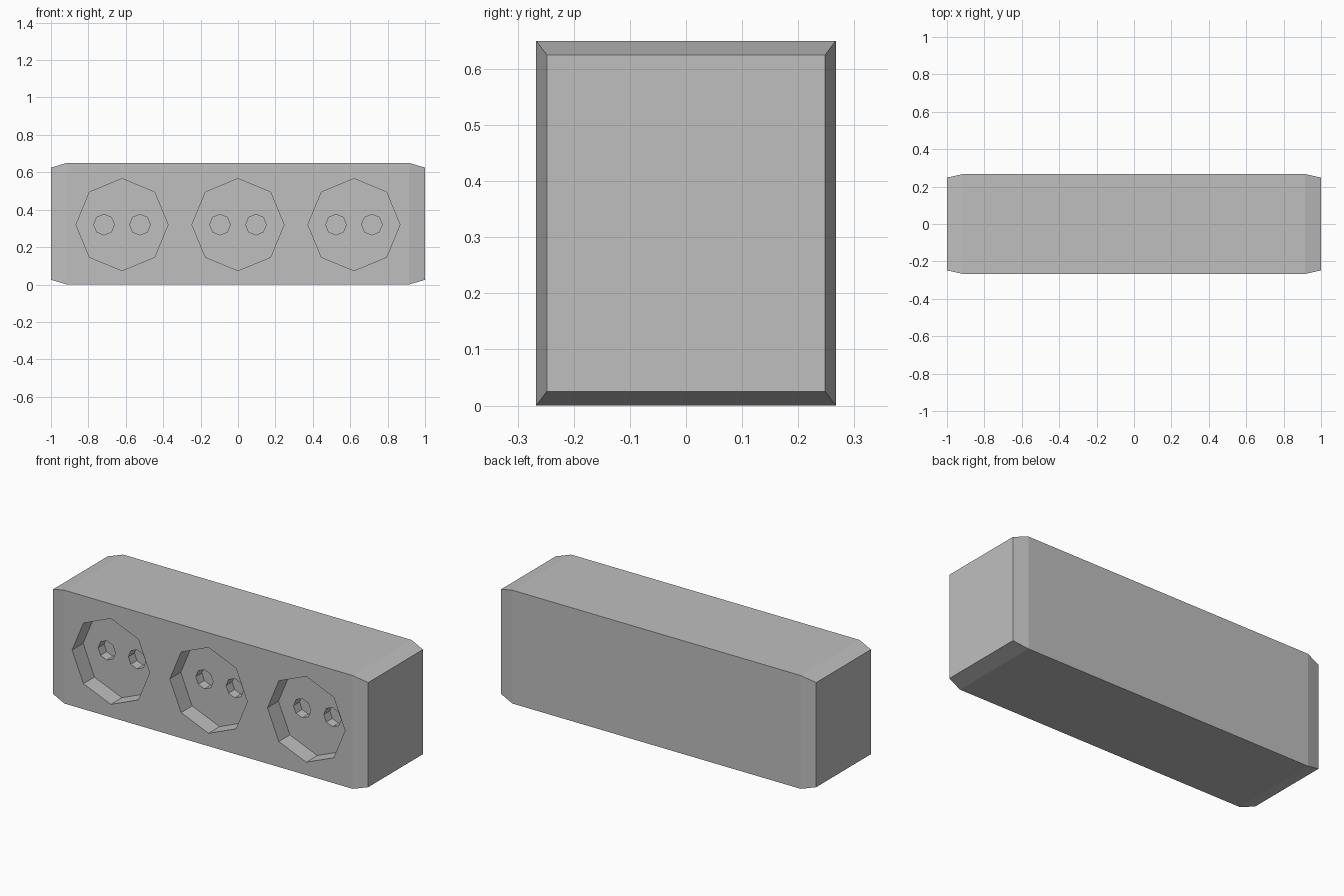
import bpy
import bmesh
from math import pi
from mathutils import Matrix

if "Cube" in bpy.data.objects:
    bpy.data.objects.remove(bpy.data.objects["Cube"])

FRONT = -0.267
MID_Z = 0.32

# Single plain grey plastic
grey = bpy.data.materials.new("light_grey_plastic")
grey.use_nodes = True
colour = (0.52, 0.52, 0.52, 1)
grey.diffuse_color = colour
grey.node_tree.nodes["Principled BSDF"].inputs["Base Color"].default_value = colour


def make_object(name, bm):
    bmesh.ops.recalc_face_normals(bm, faces=bm.faces)
    mesh = bpy.data.meshes.new(name)
    bm.to_mesh(mesh)
    bm.free()
    mesh.materials.append(grey)
    obj = bpy.data.objects.new(name, mesh)
    bpy.context.collection.objects.link(obj)
    return obj


def octagon_cutters(name, centres, radius, start, end):
    """Eight-sided prisms running along y from start to end."""
    bm = bmesh.new()
    for x in centres:
        place = Matrix.Translation((x, (start + end) / 2, MID_Z))
        bmesh.ops.create_cone(bm, cap_ends=True, segments=8, radius1=radius,
                              radius2=radius, depth=end - start,
                              matrix=place @ Matrix.Rotation(pi / 2, 4, "X"))
    obj = make_object(name, bm)
    obj.hide_render = True
    return obj


def cut(target, cutter):
    mod = target.modifiers.new(cutter.name, "BOOLEAN")
    mod.operation = "DIFFERENCE"
    mod.solver = "EXACT"
    mod.object = cutter
    bpy.context.view_layer.objects.active = target
    bpy.ops.object.modifier_apply(modifier=mod.name)
    bpy.data.objects.remove(cutter)


# Housing: rectangular sections along x, tapering at both ends
bm = bmesh.new()
rings = []
for x, half_y, low, high in ((-1, 0.248, 0.025, 0.625), (-0.915, 0.267, 0, 0.65),
                             (0.915, 0.267, 0, 0.65), (1, 0.248, 0.025, 0.625)):
    rings.append([bm.verts.new((x, y, z)) for y, z in
                  ((-half_y, low), (half_y, low), (half_y, high), (-half_y, high))])
for a, b in zip(rings, rings[1:]):
    for i in range(4):
        j = (i + 1) % 4
        bm.faces.new((a[i], a[j], b[j], b[i]))
bm.faces.new(rings[0])
bm.faces.new(rings[-1])
housing = make_object("socket_housing", bm)

# Three socket recesses, each with a pair of pin holes in its floor
sockets = (-0.62, 0, 0.62)
pins = [x + side * 0.096 for x in sockets for side in (-1, 1)]
floor = FRONT + 0.1
cut(housing, octagon_cutters("recess_cutters", sockets, 0.246, FRONT - 0.1, floor))
cut(housing, octagon_cutters("pin_hole_cutters", pins, 0.055, floor - 0.05, floor + 0.055))
